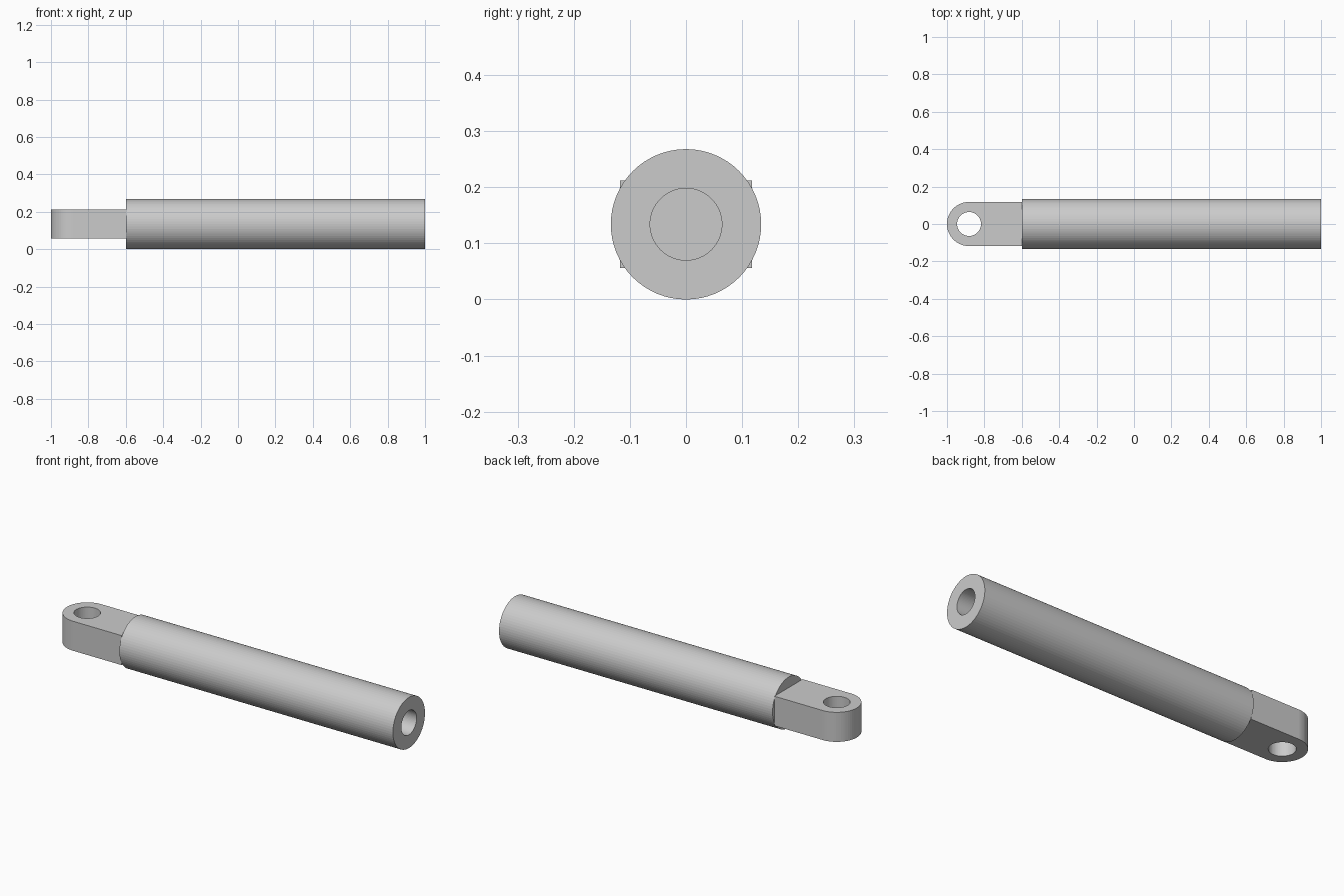
import bpy, bmesh
from math import sin, cos, pi
from mathutils import Vector

cube = bpy.data.objects.get("Cube")
if cube:
    bpy.data.objects.remove(cube, do_unlink=True)

RADIUS, BORE, AXIS_Z = 0.134, 0.064, 0.134
SHOULDER, EYE_X = -0.6, -0.882
LUG_HALF_Y, LUG_HALF_Z = 0.118, 0.078
SIDES = 64

steel = bpy.data.materials.new("plain grey")
steel.use_nodes = True
grey = (0.6, 0.6, 0.6, 1)
steel.diffuse_color = grey
steel.node_tree.nodes["Principled BSDF"].inputs["Base Color"].default_value = grey


def finish(name, bm):
    bmesh.ops.recalc_face_normals(bm, faces=bm.faces[:])
    mesh = bpy.data.meshes.new(name)
    bm.to_mesh(mesh)
    bm.free()
    mesh.materials.append(steel)
    obj = bpy.data.objects.new(name, mesh)
    obj.location.z = AXIS_Z
    bpy.context.collection.objects.link(obj)
    return obj


def loop(bm, points):
    verts = [bm.verts.new(p) for p in points]
    return [bm.edges.new((a, b)) for a, b in zip(verts, verts[1:] + verts[:1])]


def arc(radius, start, end, steps, closed=False):
    count = steps if closed else steps + 1
    angles = [start + (end - start) * i / steps for i in range(count)]
    return [(EYE_X + radius * cos(a), radius * sin(a), -LUG_HALF_Z) for a in angles]


# Barrel: revolved profile with a deep blind bore in the +x end
bm = bmesh.new()
profile = [(SHOULDER, 0), (SHOULDER, RADIUS), (1, RADIUS),
           (1, BORE), (SHOULDER + 0.02, BORE), (SHOULDER + 0.02, 0)]
verts = [bm.verts.new((x, 0, r)) for x, r in profile]
edges = [bm.edges.new(pair) for pair in zip(verts, verts[1:])]
bmesh.ops.spin(bm, geom=verts + edges, cent=(0, 0, 0), axis=(1, 0, 0),
               angle=2 * pi, steps=SIDES)
bmesh.ops.remove_doubles(bm, verts=bm.verts[:], dist=1e-5)
finish("barrel", bm)

# Mounting lug: rounded tab with a vertical pin hole
bm = bmesh.new()
outline = arc(LUG_HALF_Y, pi / 2, 3 * pi / 2, SIDES // 2)
outline += [(SHOULDER, -LUG_HALF_Y, -LUG_HALF_Z), (SHOULDER, LUG_HALF_Y, -LUG_HALF_Z)]
hole = arc(BORE, 0, 2 * pi, SIDES, closed=True)
edges = loop(bm, outline) + loop(bm, hole)
bmesh.ops.triangle_fill(bm, edges=edges, use_beauty=True, normal=Vector((0, 0, 1)))
top = bmesh.ops.extrude_face_region(bm, geom=bm.faces[:], use_keep_orig=True)["geom"]
bmesh.ops.translate(bm, vec=(0, 0, 2 * LUG_HALF_Z),
                    verts=[g for g in top if isinstance(g, bmesh.types.BMVert)])
finish("mounting_lug", bm)
